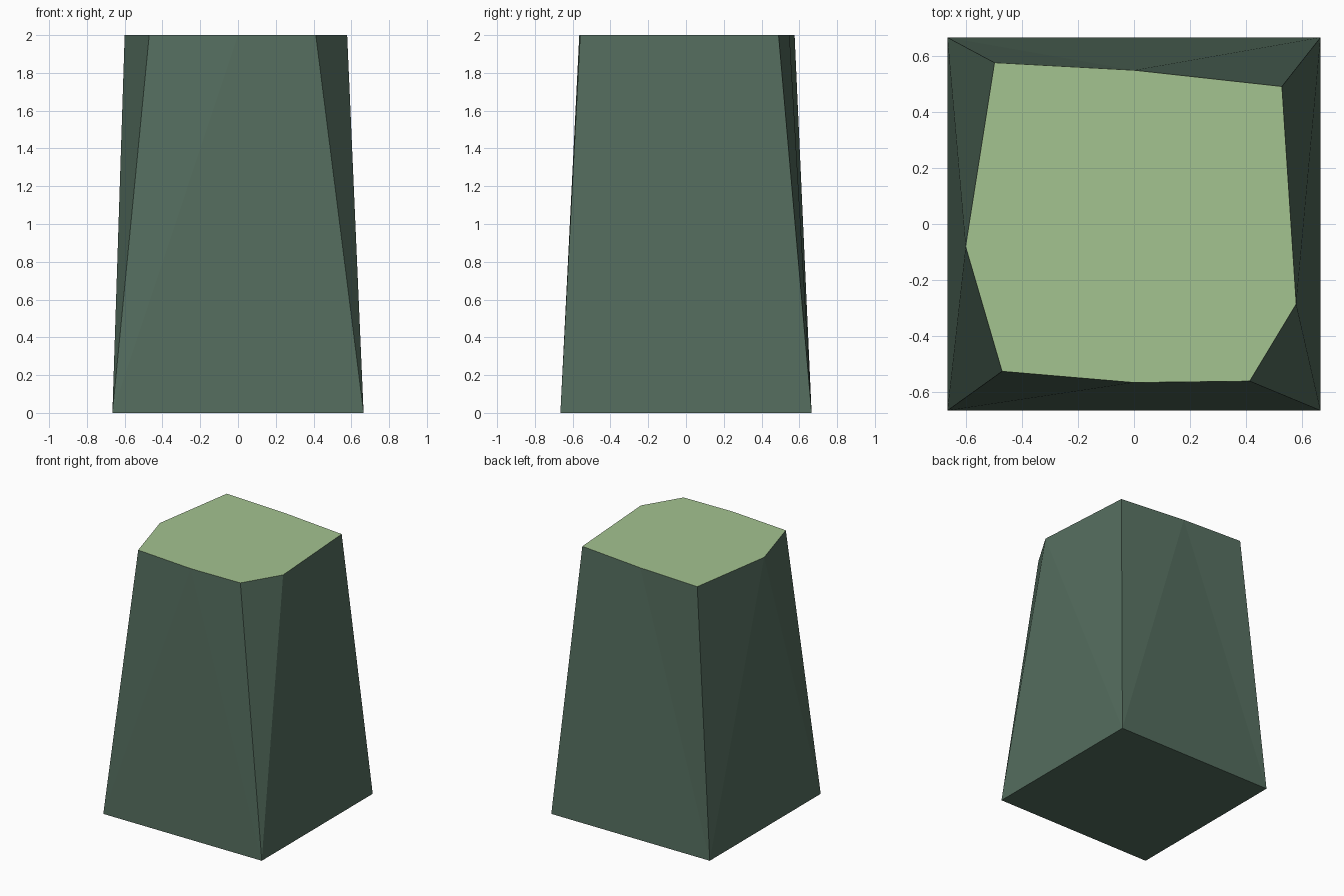
import bpy
import bmesh

cube = bpy.data.objects.get("Cube")
if cube:
    bpy.data.objects.remove(cube, do_unlink=True)


def srgb(*channels):
    """Convert 0-255 display values to a linear colour."""
    lin = []
    for c in channels:
        c /= 255
        lin.append(c / 12.92 if c <= 0.04045 else ((c + 0.055) / 1.055) ** 2.4)
    return (*lin, 1.0)


def make_material(name, colour):
    mat = bpy.data.materials.new(name)
    mat.use_nodes = True
    mat.diffuse_color = colour
    mat.node_tree.nodes["Principled BSDF"].inputs["Base Color"].default_value = colour
    return mat


# Outlines run counter-clockwise, alternating corner and side midpoint
HALF = 0.665
HEIGHT = 2.0
base_outline = [(-1, -1), (0, -1), (1, -1), (1, 0), (1, 1), (0, 1), (-1, 1), (-1, 0)]
top_outline = [(-0.47, -0.525), (0, -0.565), (0.412, -0.56), (0.578, -0.285),
               (0.527, 0.49), (0, 0.548), (-0.497, 0.575), (-0.60, -0.08)]

bm = bmesh.new()
base = [bm.verts.new((x * HALF, y * HALF, 0)) for x, y in base_outline]
top = [bm.verts.new((x, y, HEIGHT)) for x, y in top_outline]

# Flat caps
bm.faces.new(reversed(base))
bm.faces.new(top).material_index = 1

# Tapered sides, each twisted panel folded from its base corner to the top midpoint
count = len(base)
for corner in range(0, count, 2):
    after, before = (corner + 1) % count, (corner - 1) % count
    bm.faces.new((base[corner], base[after], top[after]))
    bm.faces.new((base[corner], top[after], top[corner]))
    bm.faces.new((base[before], base[corner], top[before]))
    bm.faces.new((base[corner], top[corner], top[before]))

mesh = bpy.data.meshes.new("rock_pillar")
bm.to_mesh(mesh)
bm.free()
mesh.materials.append(make_material("dark_green_stone", srgb(84, 109, 94)))
mesh.materials.append(make_material("light_green_grass", srgb(164, 195, 144)))

pillar = bpy.data.objects.new("rock_pillar", mesh)
bpy.context.collection.objects.link(pillar)
